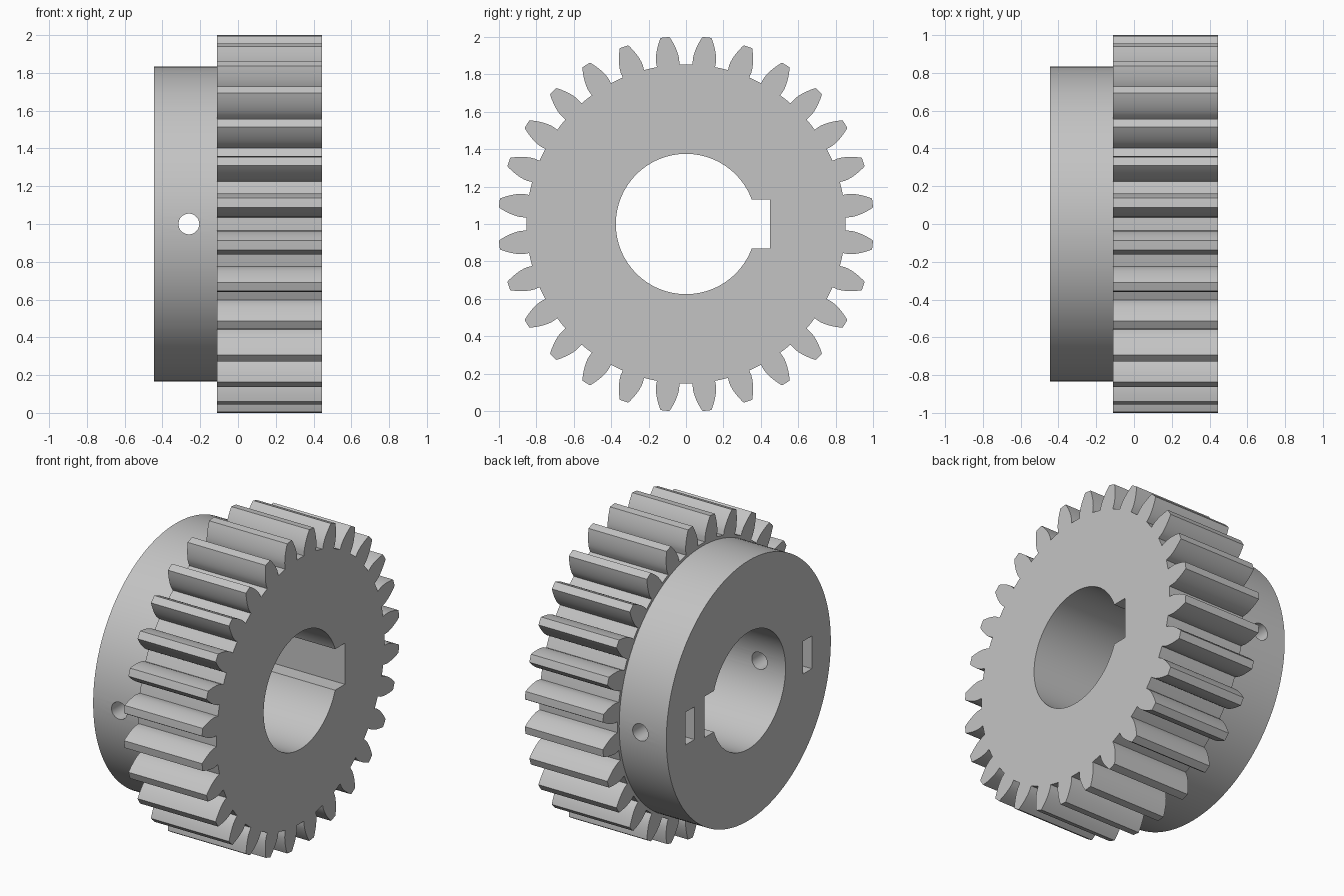
import bpy, bmesh
from math import cos, sin, tan, acos, pi, sqrt, radians

cube = bpy.data.objects.get("Cube")
if cube:
    bpy.data.objects.remove(cube)

TEETH = 28
TIP, ROOT, BASE = 1.004, 0.853, 0.8805   # tooth radii
HUB_END, GEAR_START, GEAR_END = -0.445, -0.11, 0.445
AXIS_Z = 1.0

steel = bpy.data.materials.new("plain grey")
steel.use_nodes = True
grey = (0.55, 0.55, 0.55, 1)
steel.diffuse_color = grey
steel.node_tree.nodes["Principled BSDF"].inputs["Base Color"].default_value = grey


def prism(name, outline, start, end, axis="x"):
    """Extrude a closed outline along x (outline in y, z) or y (outline in x, z)."""
    bm = bmesh.new()
    if axis == "x":
        points = [(start, a, b) for a, b in outline]
        offset = (end - start, 0, 0)
    else:
        points = [(a, start, b) for a, b in outline]
        offset = (0, end - start, 0)
    face = bm.faces.new([bm.verts.new(p) for p in points])
    result = bmesh.ops.extrude_face_region(bm, geom=[face])
    moved = [v for v in result["geom"] if isinstance(v, bmesh.types.BMVert)]
    bmesh.ops.translate(bm, verts=moved, vec=offset)
    bmesh.ops.recalc_face_normals(bm, faces=bm.faces)
    mesh = bpy.data.meshes.new(name)
    bm.to_mesh(mesh)
    bm.free()
    mesh.materials.append(steel)
    obj = bpy.data.objects.new(name, mesh)
    bpy.context.collection.objects.link(obj)
    return obj


def circle(radius, centre=0.0, count=128):
    return [(centre + radius * cos(2 * pi * i / count),
             AXIS_Z + radius * sin(2 * pi * i / count)) for i in range(count)]


def rectangle(a0, a1, half_height):
    return [(a0, AXIS_Z - half_height), (a1, AXIS_Z - half_height),
            (a1, AXIS_Z + half_height), (a0, AXIS_Z + half_height)]


def combine(target, tool, operation):
    """Apply a boolean and discard the tool."""
    tool.hide_render = True
    mod = target.modifiers.new("combine", "BOOLEAN")
    mod.operation = operation
    mod.solver = "EXACT"
    mod.object = tool
    bpy.context.view_layer.objects.active = target
    bpy.ops.object.modifier_apply(modifier=mod.name)
    bpy.data.objects.remove(tool)


def gear_outline():
    """Involute spur gear outline, with a gap centred on each axis."""
    base_half = radians(4.06)
    steps = 8
    flank = [(ROOT, base_half)]
    for i in range(steps + 1):
        r = BASE + (TIP - BASE) * i / steps
        pressure = acos(min(1.0, BASE / r))
        flank.append((r, base_half - (tan(pressure) - pressure)))
    half_tooth = [(r, -a) for r, a in flank]
    tooth = half_tooth + [(TIP, 0.0)] + [(r, -a) for r, a in reversed(half_tooth)]
    pitch = 2 * pi / TEETH
    tooth.append((ROOT, pitch / 2))
    return [(r * cos(a + (t + 0.5) * pitch), AXIS_Z + r * sin(a + (t + 0.5) * pitch))
            for t in range(TEETH) for r, a in tooth]


# Toothed wheel joined with its round hub
gear = prism("spur_gear_with_hub", gear_outline(), GEAR_START, GEAR_END)
hub = prism("hub", circle(0.835), HUB_END, GEAR_START + 0.1)
combine(gear, hub, "UNION")

# Shaft bore and keyway
combine(gear, prism("bore_cutter", circle(0.375), -1, 1), "DIFFERENCE")
combine(gear, prism("keyway_cutter", rectangle(0.2, 0.45, 0.132), -1, 1), "DIFFERENCE")

# Set screw holes through the front and back of the hub
combine(gear, prism("screw_cutter", circle(0.055, -0.26, 32), -1.1, 1.1, "y"), "DIFFERENCE")

# Nut slots in the hub face
for side in (-1, 1):
    y0, y1 = sorted((side * 0.55, side * 0.642))
    slot = prism("nut_slot_cutter", rectangle(y0, y1, 0.105), -1, -0.145)
    combine(gear, slot, "DIFFERENCE")

# Smooth round surfaces, crisp edges
bpy.ops.object.select_all(action="DESELECT")
gear.select_set(True)
bpy.context.view_layer.objects.active = gear
bpy.ops.object.shade_smooth_by_angle(angle=radians(25))
